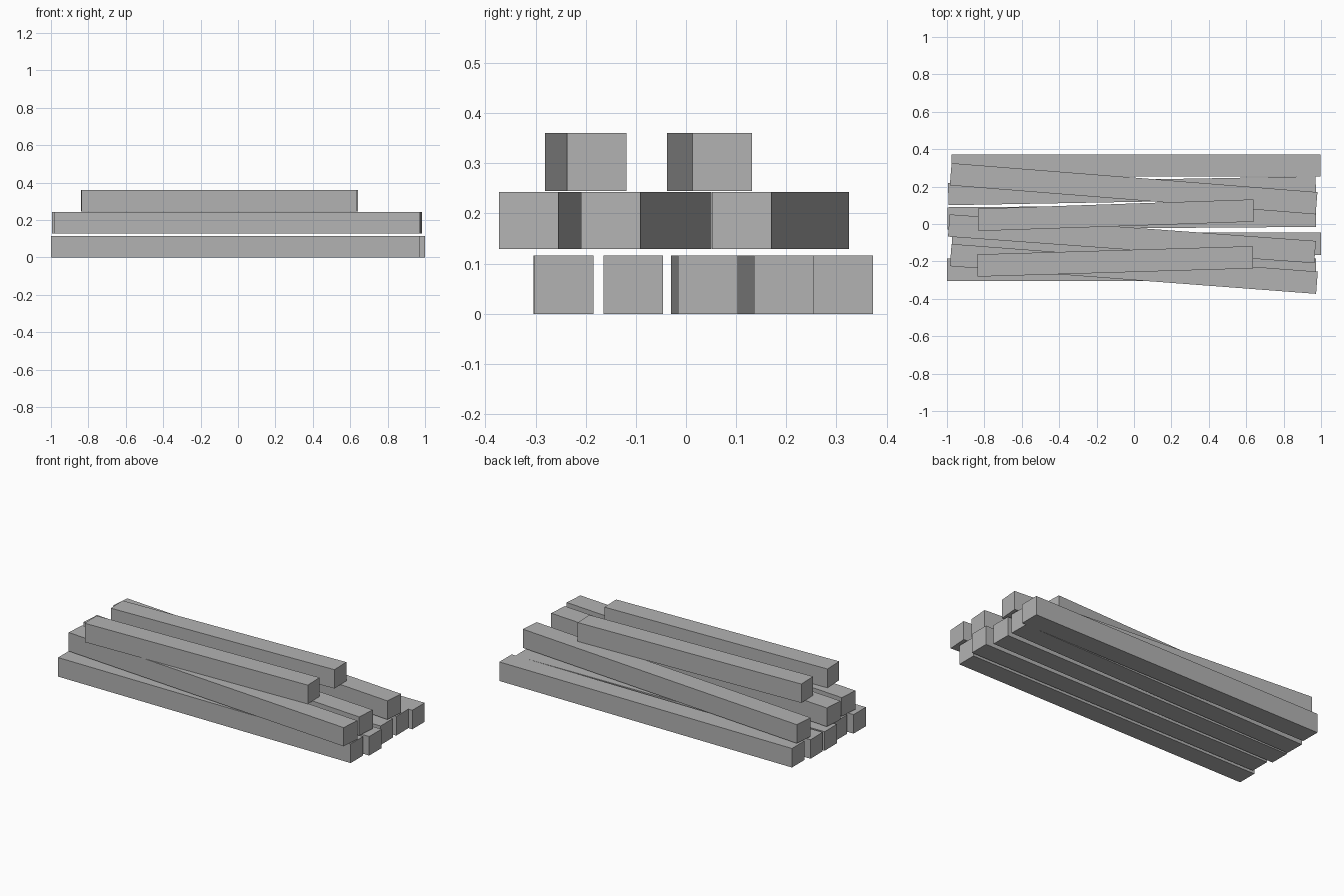
import bpy
import math

if "Cube" in bpy.data.objects:
    bpy.data.objects.remove(bpy.data.objects["Cube"])

# One flat material for all the beams
grey = bpy.data.materials.new("plain_grey")
grey.diffuse_color = (0.45, 0.45, 0.45, 1.0)
grey.use_nodes = True
grey.node_tree.nodes["Principled BSDF"].inputs["Base Color"].default_value = grey.diffuse_color

WIDTH = 0.119


def beam(name, x0, y0, x1, y1, z0, z1):
    """Square beam running between two end centres, from height z0 to z1."""
    bpy.ops.mesh.primitive_cube_add(
        size=1,
        location=((x0 + x1) / 2, (y0 + y1) / 2, (z0 + z1) / 2),
        rotation=(0, 0, math.atan2(y1 - y0, x1 - x0)),
    )
    ob = bpy.context.object
    ob.name = name
    ob.scale = (math.hypot(x1 - x0, y1 - y0), WIDTH, z1 - z0)
    ob.data.materials.append(grey)


# Each layer: bottom height, top height, beams as (x0, y0, x1, y1)
layers = {
    "bottom_beam": (0.0, 0.116, [
        (-1.0, -0.245, 0.972, -0.244),
        (-0.972, -0.105, 1.0, -0.105),
        (-0.997, 0.030, 0.972, 0.044),
        (-0.993, 0.160, 0.972, 0.195),
        (-0.975, 0.313, 0.998, 0.313),
    ]),
    "middle_beam": (0.129, 0.243, [
        (-0.98, -0.166, 0.978, -0.314),
        (-0.99, -0.008, 0.968, -0.150),
        (-0.98, 0.266, 0.976, 0.111),
    ]),
    "top_beam": (0.245, 0.360, [
        (-0.838, -0.222, 0.635, -0.178),
        (-0.833, 0.022, 0.640, 0.072),
    ]),
}

for name, (z0, z1, ends) in layers.items():
    for i, (x0, y0, x1, y1) in enumerate(ends, 1):
        beam(f"{name}_{i}", x0, y0, x1, y1, z0, z1)
